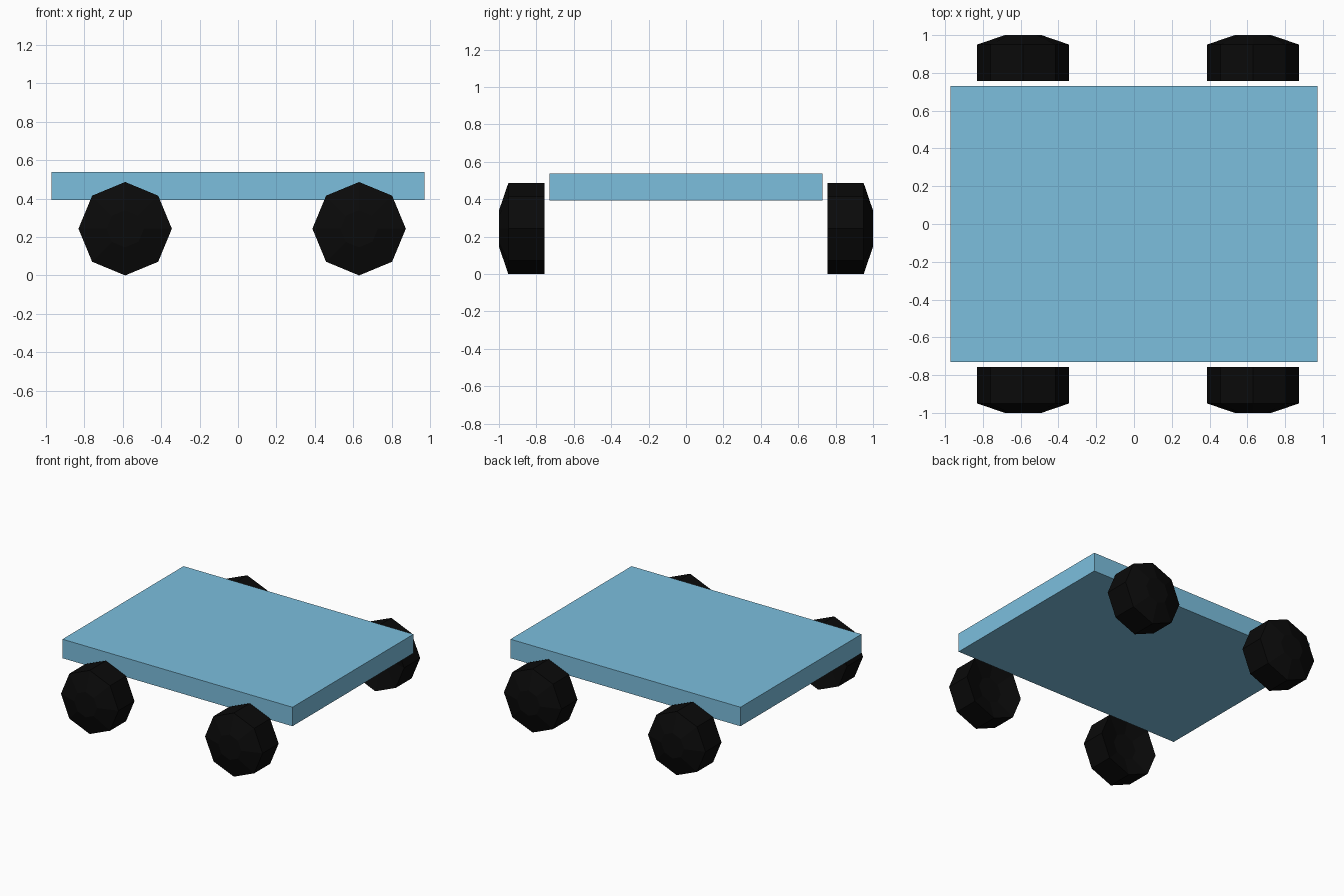
import bpy, bmesh, math

if "Cube" in bpy.data.objects:
    bpy.data.objects.remove(bpy.data.objects["Cube"])

def material(name, rgb):
    m = bpy.data.materials.new(name)
    m.diffuse_color = (*rgb, 1)
    m.use_nodes = True
    m.node_tree.nodes["Principled BSDF"].inputs["Base Color"].default_value = m.diffuse_color
    return m

BLUE = material("blue_paint", (0.20, 0.52, 0.73))
BLACK = material("black_rubber", (0.003, 0.003, 0.003))

def add_object(name, bm, mat):
    bmesh.ops.recalc_face_normals(bm, faces=bm.faces)
    mesh = bpy.data.meshes.new(name)
    bm.to_mesh(mesh)
    bm.free()
    mesh.materials.append(mat)
    obj = bpy.data.objects.new(name, mesh)
    bpy.context.collection.objects.link(obj)
    return obj

# Flat deck
bm = bmesh.new()
bmesh.ops.create_cube(bm, size=1)
bmesh.ops.scale(bm, vec=(1.942, 1.46, 0.145), verts=bm.verts)
add_object("deck", bm, BLUE).location = (0, 0, 0.4645)

# Eight-sided wheel: (distance from centre line, radius), dished inside, domed outside
PROFILE = [(0.80, 0.097), (0.757, 0.243), (0.95, 0.243), (1.0, 0.097)]

def wheel(name, x, side):
    bm = bmesh.new()
    rings = []
    for y, r in PROFILE:
        angles = [i * math.tau / 8 for i in range(8)]
        rings.append([bm.verts.new((r * math.cos(a), side * y, r * math.sin(a))) for a in angles])
    for a, b in zip(rings, rings[1:]):
        for i in range(8):
            j = (i + 1) % 8
            bm.faces.new((a[i], a[j], b[j], b[i]))
    bm.faces.new(rings[0])
    bm.faces.new(rings[-1])
    add_object(name, bm, BLACK).location = (x, 0, 0.243)

# Four wheels
for x, end in ((-0.587, "left"), (0.63, "right")):
    for side, face in ((-1, "front"), (1, "back")):
        wheel(f"{face}_{end}_wheel", x, side)
